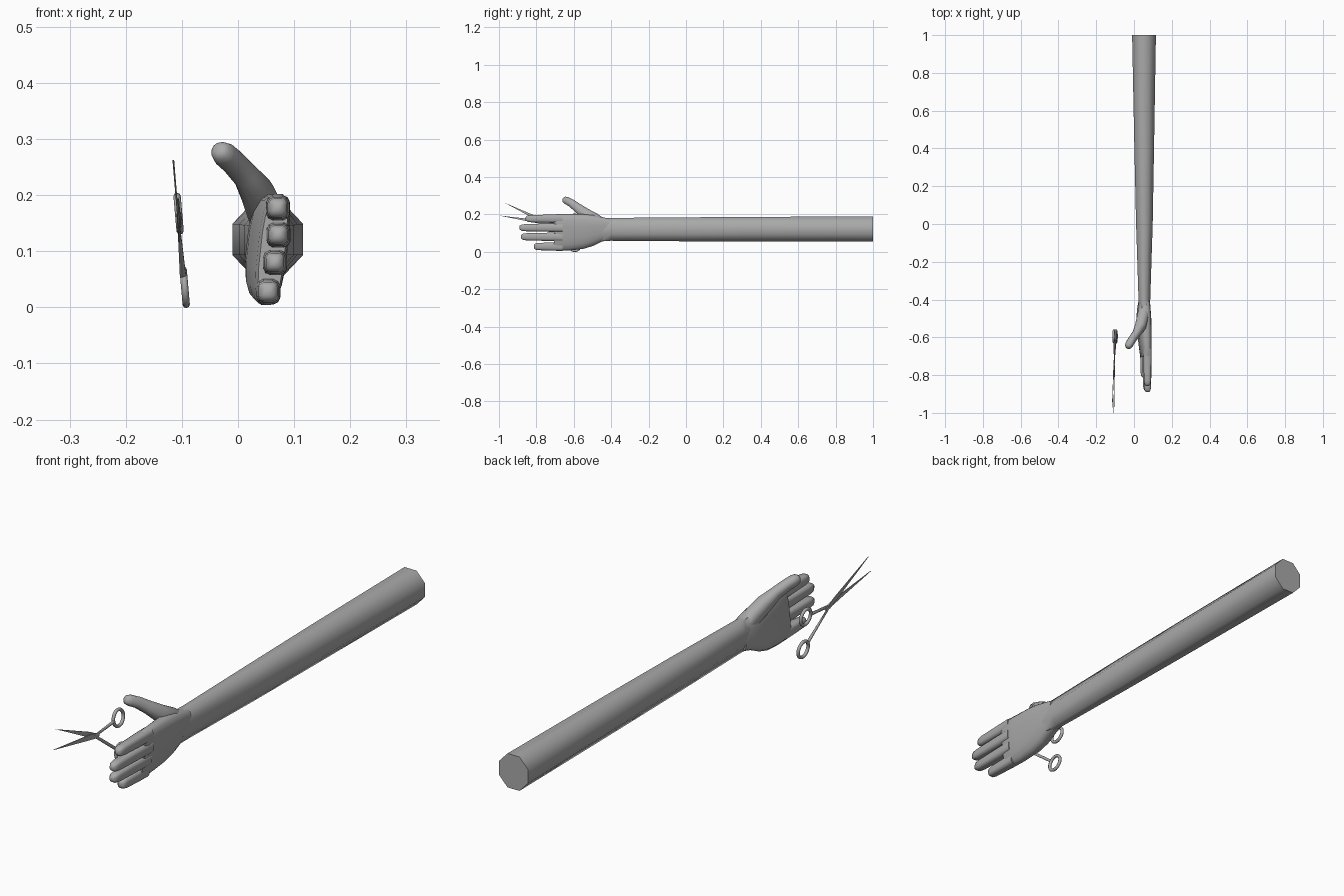
import bpy, bmesh, math
from mathutils import Vector

if "Cube" in bpy.data.objects:
    bpy.data.objects.remove(bpy.data.objects["Cube"])

grey = bpy.data.materials.new("grey")
grey.diffuse_color = (0.4, 0.4, 0.4, 1)
grey.use_nodes = True
grey.node_tree.nodes["Principled BSDF"].inputs["Base Color"].default_value = grey.diffuse_color


def finish(obj, angle=62):
    obj.data.materials.append(grey)
    bpy.ops.object.select_all(action='DESELECT')
    obj.select_set(True)
    bpy.context.view_layer.objects.active = obj
    bpy.ops.object.shade_smooth_by_angle(angle=math.radians(angle))
    return obj


def make(name, bm):
    bmesh.ops.recalc_face_normals(bm, faces=bm.faces)
    mesh = bpy.data.meshes.new(name)
    bm.to_mesh(mesh)
    bm.free()
    obj = bpy.data.objects.new(name, mesh)
    bpy.context.collection.objects.link(obj)
    return finish(obj)


def loft(name, rings, sides=12, power=1.0, axis=None, lean=0.0, flat=False):
    """Skin of rings (x, y, z, half width, half height); power < 1 is boxier."""
    bm = bmesh.new()
    centres = [Vector(r[:3]) for r in rings]
    loops = []
    for i, (c, r) in enumerate(zip(centres, rings)):
        t = axis or (centres[min(i + 1, len(rings) - 1)] - centres[max(i - 1, 0)]).normalized()
        u = Vector((1, 0, 0))
        u = (u - t * u.dot(t)).normalized()
        v = u.cross(t)
        loop = []
        for k in range(sides):
            a = 2 * math.pi * (k + 0.5) / sides
            ca, sa = math.cos(a), math.sin(a)
            f = 1 / math.cos(math.pi / sides) if flat else 1
            p = c + u * math.copysign(abs(ca) ** power, ca) * r[3] * f \
                  + v * math.copysign(abs(sa) ** power, sa) * r[4] * f
            p.x += lean * (p.z - c.z)
            loop.append(bm.verts.new(p))
        loops.append(loop)
    for a, b in zip(loops, loops[1:]):
        for k in range(sides):
            bm.faces.new((a[k], a[(k + 1) % sides], b[(k + 1) % sides], b[k]))
    bm.faces.new(loops[0])
    bm.faces.new(loops[-1])
    return make(name, bm)


FORWARD = Vector((0, -1, 0))

# Arm: tapering octagonal sleeve with a flat end
loft("arm", [(.053, 1, .121, .063, .067), (.054, .4, .121, .052, .066),
             (.055, 0, .12, .044, .064), (.055, -.4, .12, .031, .061),
             (.054, -.46, .12, .03, .062)], 8, axis=FORWARD, flat=True)

# Palm: widens from the wrist to the knuckles and leans
loft("palm", [(.054, -.41, .12, .029, .057), (.052, -.45, .12, .034, .067),
              (.052, -.50, .113, .037, .084), (.053, -.55, .108, .036, .094),
              (.057, -.62, .104, .032, .098), (.061, -.69, .103, .026, .1),
              (.062, -.705, .103, .022, .096)],
     16, 0.7, FORWARD, lean=.11)

# Fingers: boxy tubes with rounded tips
for name, x, z, tip in (("index_finger", .071, .177, -.857),
                        ("middle_finger", .072, .129, -.89),
                        ("ring_finger", .066, .08, -.882),
                        ("little_finger", .054, .028, -.812)):
    base = -.66
    spans = ((0, 1.08), (.3, 1.05), (.6, .98), (.85, .92), (.95, .8), (1, .45))
    loft(name, [(x, base + (tip - base) * s, z, .0205 * k, .0215 * k) for s, k in spans],
         12, 0.62, FORWARD)

# Thumb: bends out from the heel of the hand
loft("thumb", [(.053, -.44, .14, .025, .03), (.048, -.49, .172, .032, .036),
               (.035, -.54, .203, .03, .032), (.013, -.58, .235, .022, .025),
               (-.01, -.612, .26, .021, .022), (-.025, -.637, .273, .021, .021),
               (-.032, -.65, .279, .017, .017), (-.035, -.656, .282, .009, .009)], 12, 0.85)


# Scissors lie in a slightly tilted plane
def plane_x(z):
    return -.092 - .083 * z


def plate(name, outline, offset):
    bm = bmesh.new()
    sides = [[bm.verts.new((plane_x(z) + offset + d, y, z)) for y, z in outline]
             for d in (-.0015, .0015)]
    n = len(outline)
    bm.faces.new(sides[0])
    bm.faces.new(sides[1])
    for k in range(n):
        j = (k + 1) % n
        bm.faces.new((sides[0][k], sides[0][j], sides[1][j], sides[1][k]))
    return make(name, bm)


PIVOT = Vector((-.745, .153))
for label, tip, ring, offset in (("upper", (-.972, .263), (-.595, .036), -.0015),
                                 ("lower", (-1.0, .194), (-.595, .167), .0015)):
    tip, ring = Vector(tip), Vector(ring)
    d = (PIVOT - tip).normalized()
    n = Vector((-d.y, d.x))
    back = PIVOT + d * .025
    # Pointed blade
    plate(label + "_blade", [tip, PIVOT - d * .03 + n * .011, PIVOT + n * .01, back + n * .005,
                             back - n * .005, PIVOT - n * .01, PIVOT - d * .03 - n * .009], offset)
    # Shank from the pivot to the finger ring
    end = ring - (ring - PIVOT).normalized() * .03
    loft(label + "_shank", [(plane_x(p.y) + offset, p.x, p.y, w, .006)
                            for p, w in ((PIVOT, .002), (PIVOT.lerp(end, .5), .004), (end, .006))], 8)
    # Finger ring
    bpy.ops.mesh.primitive_torus_add(major_segments=24, minor_segments=8,
                                     major_radius=.031, minor_radius=.0065,
                                     location=(plane_x(ring.y), ring.x, ring.y),
                                     rotation=(0, math.radians(85), 0))
    bpy.context.object.name = label + "_ring"
    finish(bpy.context.object)

# Pivot screw
bpy.ops.mesh.primitive_cylinder_add(vertices=12, radius=.006, depth=.008,
                                    location=(plane_x(PIVOT.y), PIVOT.x, PIVOT.y),
                                    rotation=(0, math.radians(85), 0))
bpy.context.object.name = "pivot_screw"
finish(bpy.context.object, 40)
